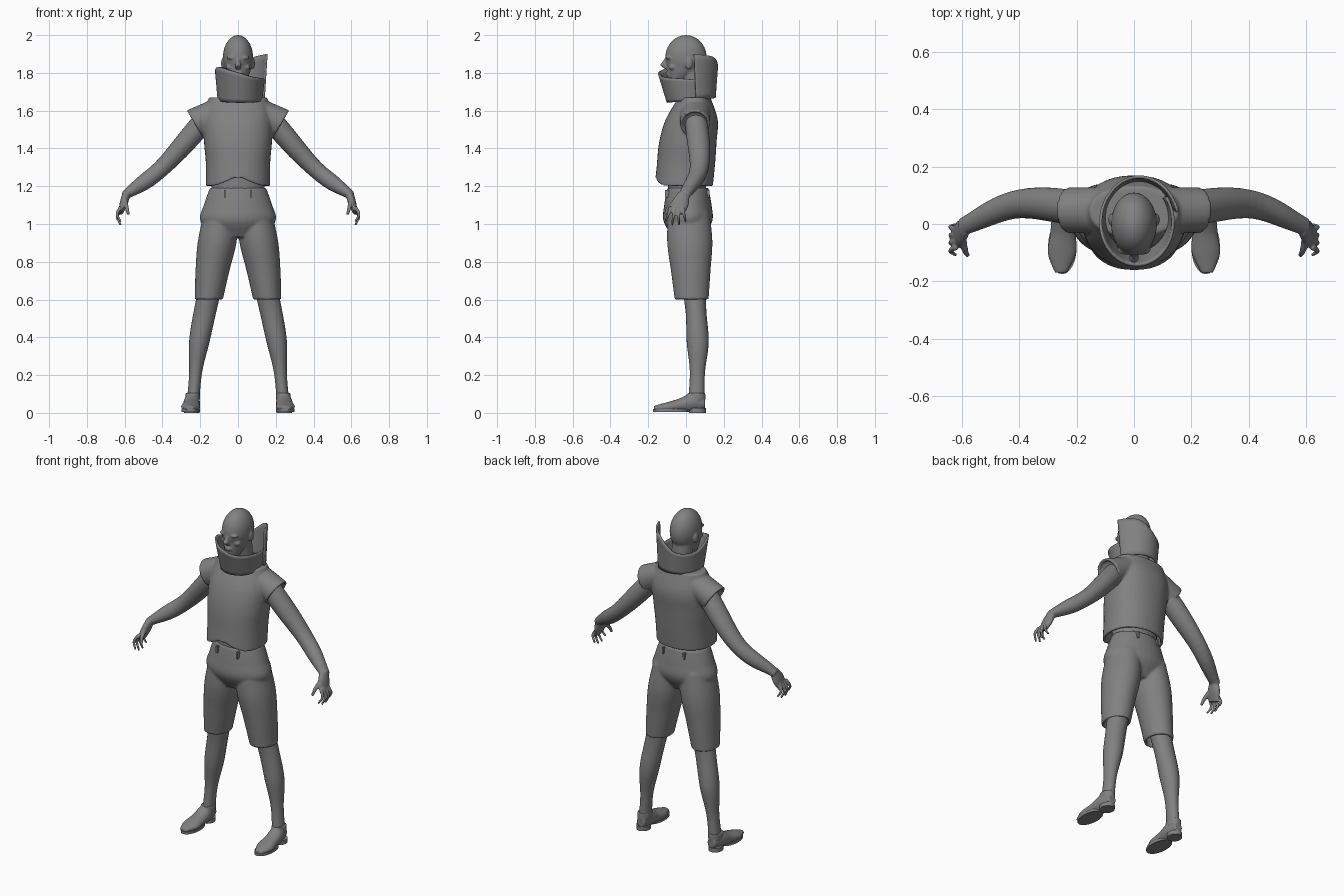
import bpy, bmesh, math
from mathutils import Vector, Matrix

cube = bpy.data.objects.get("Cube")
if cube:
    bpy.data.objects.remove(cube, do_unlink=True)

RIGHT, BACK, UP = Matrix.Identity(3)

# The single colour
grey = bpy.data.materials.new("plain grey")
grey.use_nodes = True
tone = (.22, .22, .22, 1)
grey.diffuse_color = tone
grey.node_tree.nodes["Principled BSDF"].inputs["Base Color"].default_value = tone


def ease(values, t):
    """Smoothly interpolate evenly spaced stops; a plain number stays constant."""
    if not isinstance(values, tuple):
        return values
    padded = [2 * values[0] - values[1], *values, 2 * values[-1] - values[-2]]
    spans = len(values) - 1
    i = min(int(t * spans), spans - 1)
    f = t * spans - i
    before, start, end, after = padded[i:i + 4]
    bend = 2 * before - 5 * start + 4 * end - after
    twist = 3 * (start - end) + after - before
    return start + f * (end - before + f * (bend + f * twist)) / 2


def signed_power(value, power):
    return math.copysign(abs(value) ** power, value)


def sweep(bm, x, y, z, wide, deep, axis=None, side=BACK, mirror=False,
          hollow=False, power=1, steps=16, sides=24):
    """Skin elliptical rings along a path; deep lies along the side vector."""
    def centre(t):
        return Vector((ease(x, t), ease(y, t), ease(z, t)))

    wall = .015
    stops = [(i / steps, 0) for i in range(steps + 1)]
    if hollow:
        stops = [(.15, wall), (0, wall)] + stops
    for sign in (1, -1) if mirror else (1,):
        loops = []
        for t, inset in stops:
            way = axis or centre(min(t + .05, 1)) - centre(max(t - .05, 0))
            way = way.normalized()
            across = (side - way * side.dot(way)).normalized()
            out = across.cross(way)
            loop = []
            for k in range(sides):
                angle = math.tau * k / sides
                u = signed_power(math.cos(angle), power) * (ease(wide, t) - inset)
                v = signed_power(math.sin(angle), power) * (ease(deep, t) - inset)
                spot = centre(t) + out * u + across * v
                spot.x *= sign
                loop.append(bm.verts.new(spot))
            loops.append(loop)
        for low, high in zip(loops, loops[1:]):
            for k in range(sides):
                bm.faces.new((low[k - 1], low[k], high[k], high[k - 1]))
        bm.faces.new(loops[0])
        bm.faces.new(loops[-1])


def ball(bm, centre, size, mirror=False):
    """Add an ellipsoid."""
    for sign in (1, -1) if mirror else (1,):
        flip = Matrix.Scale(sign, 4, RIGHT)
        place = Matrix.Translation(flip @ Vector(centre)) @ Matrix.Diagonal((*size, 1))
        bmesh.ops.create_uvsphere(bm, u_segments=32, v_segments=20, radius=1, matrix=place)


def finish(name, bm, voxel=None, relax=4):
    """Make a smooth object, fused into one skin when a voxel size is given."""
    bmesh.ops.recalc_face_normals(bm, faces=bm.faces)
    mesh = bpy.data.meshes.new(name)
    bm.to_mesh(mesh)
    bm.free()
    mesh.materials.append(grey)
    mesh.shade_smooth()
    mesh.set_sharp_from_angle(angle=math.radians(50))
    obj = bpy.data.objects.new(name, mesh)
    bpy.context.collection.objects.link(obj)
    if voxel:
        fuse = obj.modifiers.new("fuse", "REMESH")
        fuse.mode = "VOXEL"
        fuse.voxel_size = voxel
        fuse.use_smooth_shade = True
        soft = obj.modifiers.new("relax", "SMOOTH")
        soft.factor = .5
        soft.iterations = relax
    return obj


# Head: skull, jaw, neck, nose, brows, cheeks, lips, chin and ears
bm = bmesh.new()
ball(bm, centre=(0, 0, 1.88), size=(.08, .11, .12))
sweep(bm, x=0, y=(-.06, -.02, 0), z=(1.73, 1.88), wide=(.03, .065, .078),
      deep=(.035, .08, .105), axis=UP)
sweep(bm, x=0, y=(.05, .03), z=(1.6, 1.82), wide=.06, deep=.06, axis=UP)
sweep(bm, x=0, y=(-.1, -.11, -.12, -.1), z=(1.88, 1.82), wide=(.01, .01, .017, .012),
      deep=(.01, .014, .016, .01), axis=UP)
ball(bm, centre=(.03, -.09, 1.88), size=(.03, .018, .01), mirror=True)
ball(bm, centre=(.045, -.07, 1.83), size=(.02, .02, .016), mirror=True)
for lip in (1.79, 1.8):
    ball(bm, centre=(0, -.095, lip), size=(.025, .014, .006))
ball(bm, centre=(0, -.09, 1.75), size=(.02, .016, .016))
ball(bm, centre=(.08, .015, 1.85), size=(.01, .02, .03), mirror=True)
finish("head", bm, voxel=.005)

# Arms and palms
bm = bmesh.new()
sweep(bm, x=(.15, .4, .6), y=(.05, .07, -.01), z=(1.58, 1.3, 1.15),
      wide=(.06, .056, .046, .042, .023), deep=(.06, .06, .05, .042, .03), mirror=True)
sweep(bm, x=(.59, .62), y=(-.01, -.05), z=(1.16, 1.06), wide=(.022, .021, .012),
      deep=(.03, .045, .038), mirror=True)

# Fingers fan out below the palm, with thumbs in front
for finger in range(4):
    spread = finger - 1.5
    root, tip = spread * .02 - .05, spread * .036 - .055
    sweep(bm, x=(.62, .64, .62), y=(root, tip), z=(1.09, .99 + spread ** 2 / 100),
          wide=(.011, .006), deep=(.011, .006), mirror=True, sides=12)
sweep(bm, x=(.6, .58), y=(-.04, -.09, -.11), z=(1.13, 1.05), wide=(.015, .008),
      deep=(.015, .008), side=RIGHT, mirror=True, sides=12)
finish("arms", bm, voxel=.005)

# Bare legs with knees and calves
bm = bmesh.new()
shape = (.062, .06, .054, .034, .033)
sweep(bm, x=(.14, .205, .24), y=(.04, .062, .055), z=(.7, .05), wide=shape,
      deep=(.065, .055, .058, .04, .044), axis=UP, mirror=True, steps=30)
finish("legs", bm)

# Shoes with ankle rims
bm = bmesh.new()
sweep(bm, x=(.24, .255), y=(.1, -.17), z=(.05, .055, .04, .03, .025),
      wide=(.03, .05, .036, .026, .012), deep=(.025, .042, .045, .05, .022),
      axis=-BACK, side=RIGHT, mirror=True)
sweep(bm, x=.24, y=.055, z=(.07, .105), wide=.039, deep=.048, axis=UP, mirror=True)
finish("shoes", bm, voxel=.005)

# Soles and raised heels
bm = bmesh.new()
sweep(bm, x=.25, y=-.08, z=(.005, .02), wide=.05, deep=.095, axis=UP, mirror=True, steps=1)
sweep(bm, x=.245, y=.06, z=(0, .025), wide=.04, deep=.045, axis=UP, mirror=True, steps=1)
finish("soles", bm)

# Shorts: hips and two legs with open hems
bm = bmesh.new()
sweep(bm, x=0, y=.01, z=(.93, 1.19), wide=(.12, .2, .18, .15),
      deep=(.08, .13, .125, .11), axis=UP, sides=32)
sweep(bm, x=(.155, .135, .11, .09), y=(.03, .015), z=(.6, 1.06), wide=(.075, .09, .103, .09),
      deep=(.09, .105, .12, .11), axis=UP, mirror=True, hollow=True, sides=32)
finish("shorts", bm, voxel=.007, relax=6)

# Waist skin between shorts and shirt
bm = bmesh.new()
sweep(bm, x=0, y=.005, z=(1.1, 1.3), wide=.14, deep=.1, axis=UP)
finish("waist", bm)

# Belt loops, front and back
bm = bmesh.new()
for x in (-.07, .07):
    for y in (-.1, .115):
        place = Matrix.Translation((x, y, 1.16)) @ Matrix.Diagonal((.01, .02, .04, 1))
        bmesh.ops.create_cube(bm, size=1, matrix=place)
finish("belt_loops", bm)

# Shirt: open hem raised to a peak in front, chest and short sleeves
bm = bmesh.new()
sweep(bm, x=0, y=(-.01, 0, .01, .03, .045), z=(1.2, 1.67), wide=(.17, .17, .18, .182, .155),
      deep=(.152, .154, .152, .138, .085), axis=UP, hollow=True, power=.9, sides=40)
for vert in bm.verts:
    if vert.co.y < 0 and vert.co.z < 1.3:
        vert.co.z += .45 * (1.3 - vert.co.z) * math.exp(-(vert.co.x / .08) ** 2)
sweep(bm, x=(.23, .1), y=.048, z=(1.53, 1.6), wide=(.083, .07), deep=.08,
      axis=Vector((-.85, 0, .5)), mirror=True, hollow=True)
finish("shirt", bm, voxel=.007)

# Wrapped collar spiralling inwards from a tall end beside the head
bm = bmesh.new()
rim = (1.9, 1.88, 1.8, 1.79, 1.83, 1.81, 1.78, 1.77, 1.76)
rows, steps = 8, 72
strip = []
for i in range(steps + 1):
    t = i / steps
    angle = math.radians(12 + 383 * t)
    wrap = .96 + .14 * max(0, 1 - 3 * t)
    column = []
    for j in range(rows + 1):
        h = j / rows
        x = .01 + (.118 + .014 * h) * wrap * math.cos(angle)
        y = .024 - .018 * h + (.126 + .03 * h) * wrap * math.sin(angle)
        base = 1.655 + .012 * math.sin(angle)
        column.append(bm.verts.new((x, y, base + (ease(rim, t) - base) * h)))
    strip.append(column)
for one, two in zip(strip, strip[1:]):
    for j in range(rows):
        bm.faces.new((one[j], two[j], two[j + 1], one[j + 1]))
cloth = finish("collar", bm).modifiers.new("cloth", "SOLIDIFY")
cloth.thickness = .01
cloth.offset = 0
